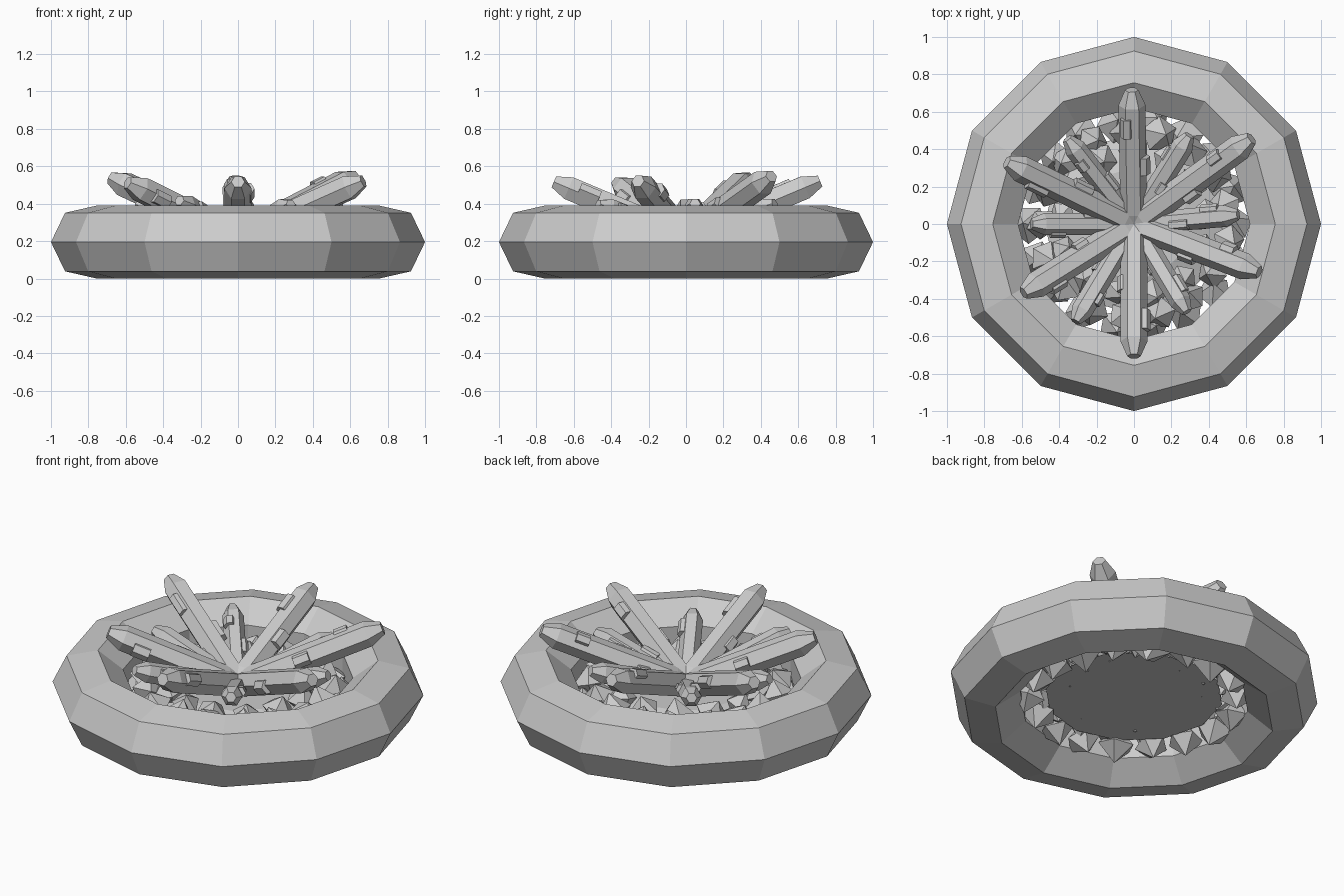
import bpy, bmesh, math, random
from math import cos, sin, pi, radians
from mathutils import Matrix, Vector, Euler

cube = bpy.data.objects.get("Cube")
if cube:
    bpy.data.objects.remove(cube, do_unlink=True)
random.seed(4)

stone = bpy.data.materials.new("stone_grey")
stone.use_nodes = True
stone.diffuse_color = (0.6, 0.6, 0.6, 1)
stone.node_tree.nodes["Principled BSDF"].inputs["Base Color"].default_value = stone.diffuse_color


def finish(name, bm):
    bmesh.ops.recalc_face_normals(bm, faces=bm.faces)
    mesh = bpy.data.meshes.new(name)
    bm.to_mesh(mesh)
    bm.free()
    mesh.materials.append(stone)
    obj = bpy.data.objects.new(name, mesh)
    bpy.context.collection.objects.link(obj)
    return obj


def loft(bm, rings, cap=True):
    """Skin a list of equally long rings of points."""
    loops = [[bm.verts.new(p) for p in ring] for ring in rings]
    n = len(loops[0])
    for a, b in zip(loops, loops[1:]):
        for i in range(n):
            j = (i + 1) % n
            bm.faces.new((a[i], a[j], b[j], b[i]))
    if cap:
        bm.faces.new(loops[0])
        bm.faces.new(loops[-1])
    return loops


def rock_ring():
    bm = bmesh.new()
    sides, tube = 12, 7
    rings = []
    for k in range(tube):
        a = 2 * pi * k / tube
        r, z = 0.8 + 0.2 * cos(a), 0.195 + 0.2 * sin(a)
        rings.append([(r * cos(2 * pi * i / sides), r * sin(2 * pi * i / sides), z)
                      for i in range(sides)])
    loft(bm, rings + rings[:1], cap=False)
    bmesh.ops.remove_doubles(bm, verts=bm.verts, dist=1e-5)
    finish("rock_ring", bm)


def prism(bm, matrix, profile, sides=6):
    """Faceted shaft along local x from (position, radius) pairs."""
    loft(bm, [[matrix @ Vector((x, r * cos(2 * pi * i / sides), r * sin(2 * pi * i / sides)))
               for i in range(sides)] for x, r in profile])


def crystal(name, angle, reach, radius, slope, base):
    bm = bmesh.new()
    tilt = math.atan(slope)
    length = reach / cos(tilt) - radius * 0.2
    m = (Matrix.Translation((0, 0, base)) @ Matrix.Rotation(radians(angle), 4, 'Z')
         @ Matrix.Rotation(-tilt, 4, 'Y'))
    prism(bm, m, [(0, radius * 0.8), (radius, radius), (length - radius * 1.2, radius),
                  (length, radius * 0.5)])
    # Stubby side growths hugging the shaft
    for k, spot in enumerate((0.45, 0.74)):
        side = (1 if k else -1) * random.choice((0.6, 1.2, 1.8))
        offset = Vector((length * spot, sin(side) * radius * 0.75, cos(side) * radius * 0.75))
        size = radius * random.uniform(0.48, 0.6)
        half = radius * random.uniform(0.5, 0.9)
        prism(bm, m @ Matrix.Translation(offset), [(-half, size), (half, size)])
    finish(name, bm)


def gem_ring(name, count, radius, height, size, phase):
    bm = bmesh.new()
    for i in range(count):
        a = 2 * pi * (i + phase) / count
        r = radius + random.uniform(-0.015, 0.015)
        spin = Euler((random.uniform(-.4, .4), random.uniform(-.4, .4), a)).to_matrix().to_4x4()
        m = Matrix.Translation((r * cos(a), r * sin(a), height)) @ spin
        s = size * random.uniform(0.9, 1.1)
        # Double pyramid
        for end in (-s, s):
            bmesh.ops.create_cone(bm, segments=5, radius1=s, radius2=0, depth=s, cap_ends=False,
                                  matrix=m @ Matrix.Translation((0, 0, end / 2))
                                  @ Matrix.Diagonal((1, 1, 1 if end > 0 else -1, 1)))
    bmesh.ops.remove_doubles(bm, verts=bm.verts, dist=1e-5)
    finish(name, bm)


rock_ring()

# Shallow floor inside the ring
floor = bmesh.new()
bmesh.ops.create_cone(floor, segments=12, radius1=0.48, radius2=0.3, depth=0.06, cap_ends=True,
                      matrix=Matrix.Translation((0, 0, 0.17)))
finish("crystal_floor", floor)

# Beds of small gems
gem_ring("outer_gems", 18, 0.55, 0.14, 0.1, 0)
gem_ring("middle_gems", 17, 0.5, 0.21, 0.095, 0.5)
gem_ring("inner_gems", 13, 0.38, 0.22, 0.085, 0.25)

# Long and short crystals: (angle, reach)
LONG = [(91, .73), (36, .79), (-21, .73), (-90, .72), (-148, .71), (154, .77)]
SHORT = [(5, .57), (58, .57), (128, .59), (180, .56), (-121, .62), (-59, .56)]
for i, (angle, reach) in enumerate(LONG):
    crystal(f"long_crystal_{i + 1}", angle, reach, 0.072, 0.42, 0.22)
for i, (angle, reach) in enumerate(SHORT):
    crystal(f"short_crystal_{i + 1}", angle, reach, 0.058, 0.34, 0.21)
